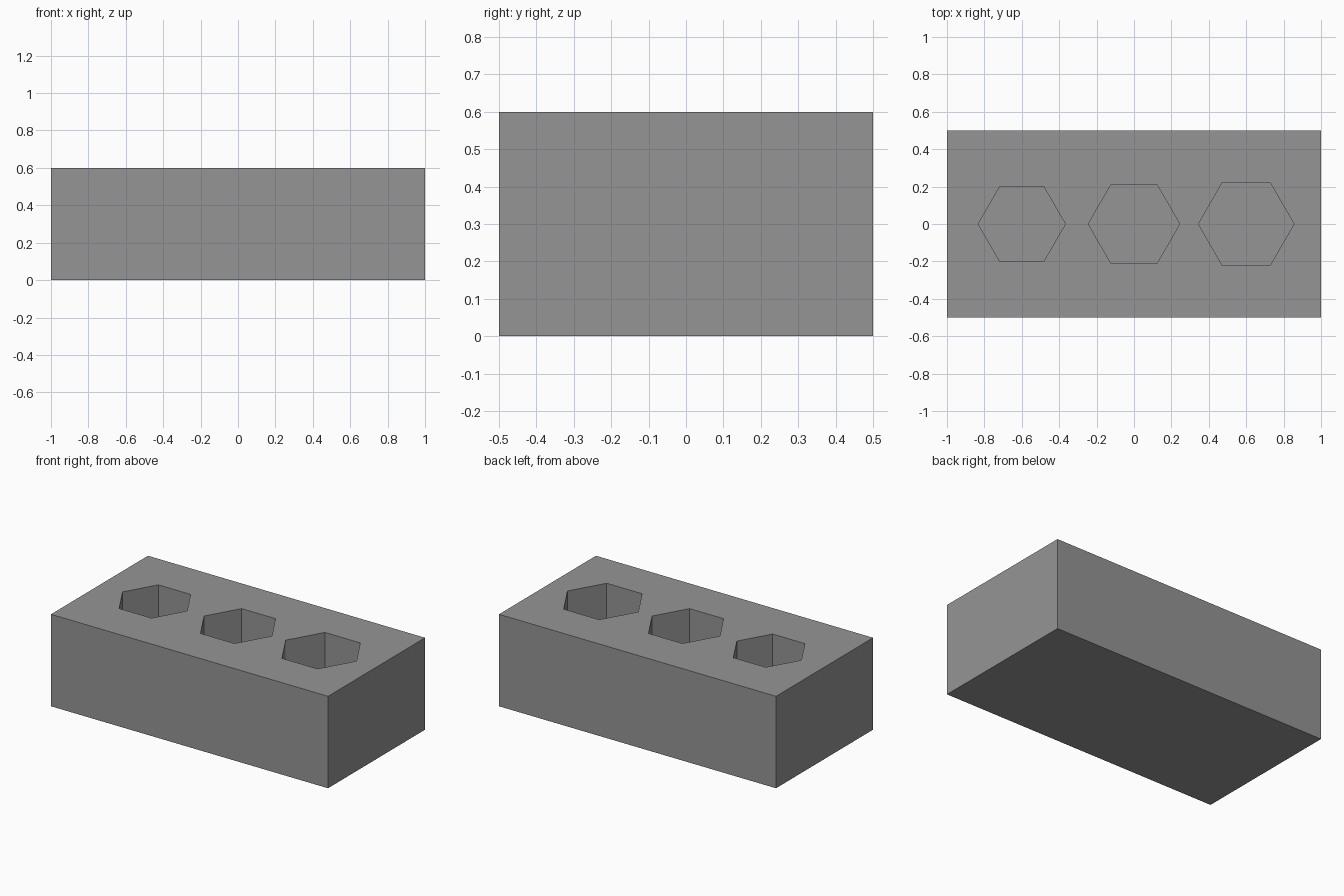
import bpy, bmesh, math

if "Cube" in bpy.data.objects:
    bpy.data.objects.remove(bpy.data.objects["Cube"])

TOP = 0.6
SOCKET_DEPTH = 0.4
SOCKETS = [(-0.6, 0.233), (0.0, 0.2445), (0.6, 0.2555)]  # centre x, corner radius

grey = bpy.data.materials.new("mid grey")
grey.diffuse_color = (0.3, 0.3, 0.3, 1.0)
grey.use_nodes = True
grey.node_tree.nodes["Principled BSDF"].inputs["Base Color"].default_value = grey.diffuse_color


def new_object(name, bm):
    mesh = bpy.data.meshes.new(name)
    bm.to_mesh(mesh)
    bm.free()
    mesh.materials.append(grey)
    obj = bpy.data.objects.new(name, mesh)
    bpy.context.collection.objects.link(obj)
    return obj


# Rectangular block
bm = bmesh.new()
bmesh.ops.create_cube(bm, size=1.0)
for v in bm.verts:
    v.co = (v.co.x * 2.0, v.co.y, (v.co.z + 0.5) * TOP)
block = new_object("block", bm)

# Blind hexagonal sockets, growing from left to right
for i, (cx, radius) in enumerate(SOCKETS):
    bm = bmesh.new()
    corners = [(cx + radius * math.cos(k * math.pi / 3),
                radius * math.sin(k * math.pi / 3)) for k in range(6)]
    floor = bm.faces.new([bm.verts.new((x, y, TOP - SOCKET_DEPTH)) for x, y in corners])
    lifted = bmesh.ops.extrude_face_region(bm, geom=[floor])["geom"]
    bmesh.ops.translate(bm, vec=(0, 0, SOCKET_DEPTH + 0.1),
                        verts=[g for g in lifted if isinstance(g, bmesh.types.BMVert)])
    bmesh.ops.recalc_face_normals(bm, faces=bm.faces)
    cutter = new_object(f"socket_cutter_{i + 1}", bm)
    cutter.hide_render = True
    cutter.hide_viewport = True
    cut = block.modifiers.new(f"socket_{i + 1}", 'BOOLEAN')
    cut.operation = 'DIFFERENCE'
    cut.solver = 'EXACT'
    cut.object = cutter
